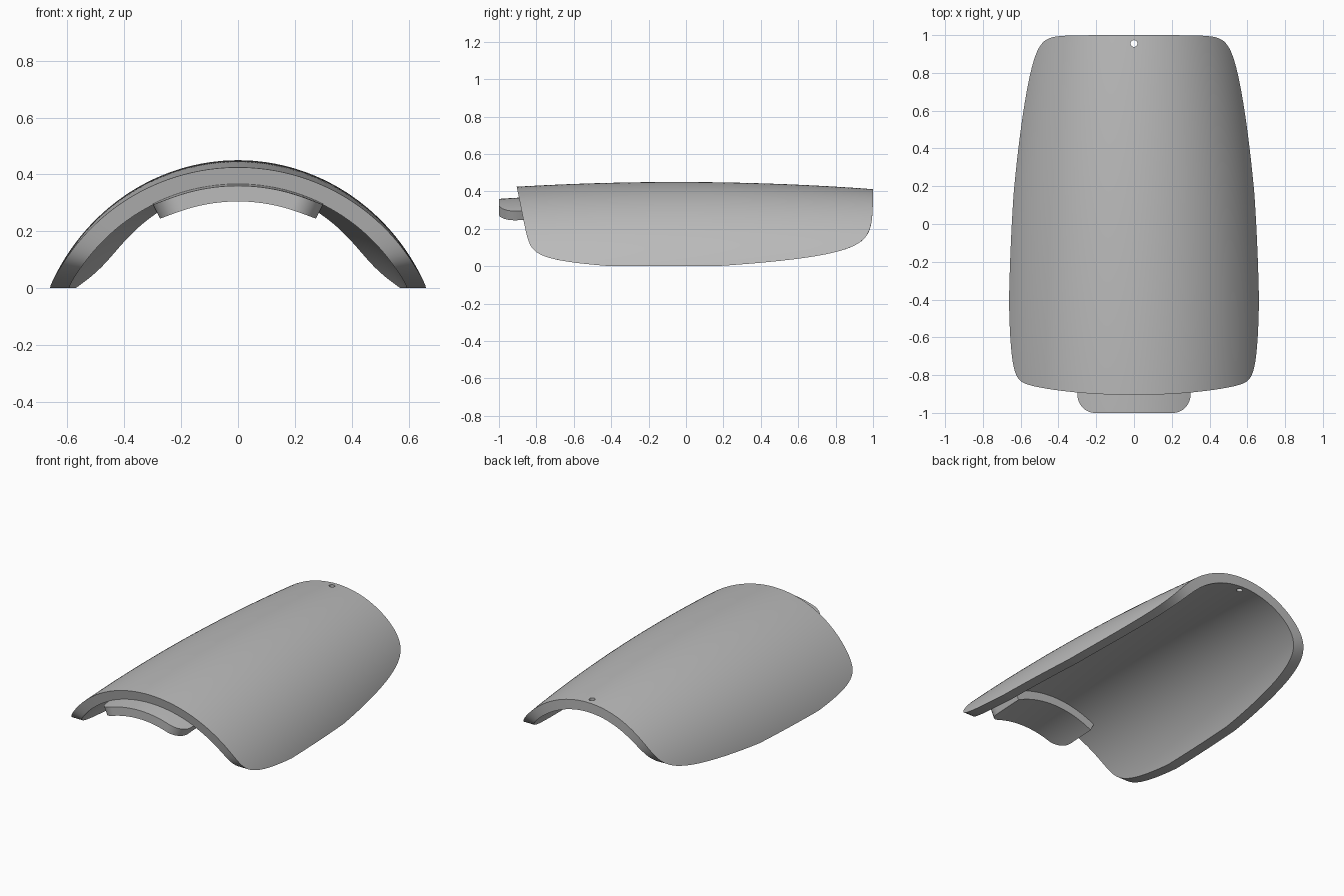
import bpy, bmesh, math

cube = bpy.data.objects.get("Cube")
if cube:
    bpy.data.objects.remove(cube, do_unlink=True)

grey = bpy.data.materials.new("plain grey")
grey.use_nodes = True
colour = (0.5, 0.5, 0.5, 1)
grey.diffuse_color = colour
grey.node_tree.nodes["Principled BSDF"].inputs["Base Color"].default_value = colour

WALL = 0.062


def crest(y):
    """Height of the outer skin along its centre line."""
    return 0.45 - 0.0345 * (y + 0.05) ** 2


def radius(y):
    """Cross-section radius, narrowing towards the back."""
    return 0.69 - 0.075 * y - 0.04 * y * y


def shell_point(u, t, depth):
    """u runs across (-1 to 1), t runs front to back (0 to 1)."""
    s = 0.5 + 0.5 * math.cos(math.pi * u)
    level = s * (0.425 - depth)
    front = -0.82 - 0.2 * level + 0.42 * math.exp(-level / 0.03)
    back = 1.0 - 0.84 * math.exp(-19 * level)
    y = front + (back - front) * t
    z = s * (crest(y) - depth)
    r = radius(y) - depth
    rise = z - (crest(y) - radius(y))
    x = math.sqrt(max(r * r - rise * rise, 0))
    return (math.copysign(x, u) if u else 0, y, z)


def tab_point(u, t, depth):
    """Strip under the front lip with rounded front corners."""
    half, corner, start, length = 0.467, 0.1, -1.0, 0.28
    # t is squared so that rows gather at the rounded corners
    y = start + length * t * t
    gap = max(corner - (y - start), 0)
    inset = corner - math.sqrt(corner ** 2 - gap ** 2)
    angle = u * (half - inset / 0.655)
    r = radius(y) - depth
    return (r * math.sin(angle), y, crest(y) - radius(y) + r * math.cos(angle))


def make_slab(name, point, rows, cols, top, bottom):
    """Closed slab between two depths of a curved surface."""
    bm = bmesh.new()
    skins = [[[bm.verts.new(point(2 * i / rows - 1, j / cols, d))
               for j in range(cols + 1)] for i in range(rows + 1)]
             for d in (top, bottom)]
    for skin in skins:
        for i in range(rows):
            for j in range(cols):
                bm.faces.new((skin[i][j], skin[i + 1][j],
                              skin[i + 1][j + 1], skin[i][j + 1]))
    # rim joining both skins
    loop = [(i, 0) for i in range(rows)] + [(rows, j) for j in range(cols)]
    loop += [(i, cols) for i in range(rows, 0, -1)]
    loop += [(0, j) for j in range(cols, 0, -1)]
    a, b = skins
    for (i, j), (k, m) in zip(loop, loop[1:] + loop[:1]):
        bm.faces.new((a[i][j], a[k][m], b[k][m], b[i][j]))
    bmesh.ops.recalc_face_normals(bm, faces=bm.faces)
    mesh = bpy.data.meshes.new(name)
    bm.to_mesh(mesh)
    bm.free()
    obj = bpy.data.objects.new(name, mesh)
    bpy.context.collection.objects.link(obj)
    mesh.materials.append(grey)
    return obj


def smooth(obj):
    bpy.ops.object.select_all(action="DESELECT")
    obj.select_set(True)
    bpy.context.view_layer.objects.active = obj
    bpy.ops.object.shade_smooth_by_angle(angle=math.radians(35))


# arched cover and its front tab
shell = make_slab("cover_shell", shell_point, 96, 48, 0, WALL)
tab = make_slab("front_tab", tab_point, 32, 24, WALL - 0.003, 0.114)

# small pin hole near the back edge
bpy.ops.mesh.primitive_cylinder_add(vertices=24, radius=0.018, depth=0.3,
                                    location=(0, 0.955, 0.4))
cutter = bpy.context.object
cutter.name = "hole_cutter"
cutter.hide_render = True
hole = shell.modifiers.new("pin_hole", "BOOLEAN")
hole.operation = "DIFFERENCE"
hole.solver = "EXACT"
hole.object = cutter
bpy.context.view_layer.objects.active = shell
bpy.ops.object.modifier_apply(modifier=hole.name)
bpy.data.objects.remove(cutter, do_unlink=True)

for part in (shell, tab):
    smooth(part)
